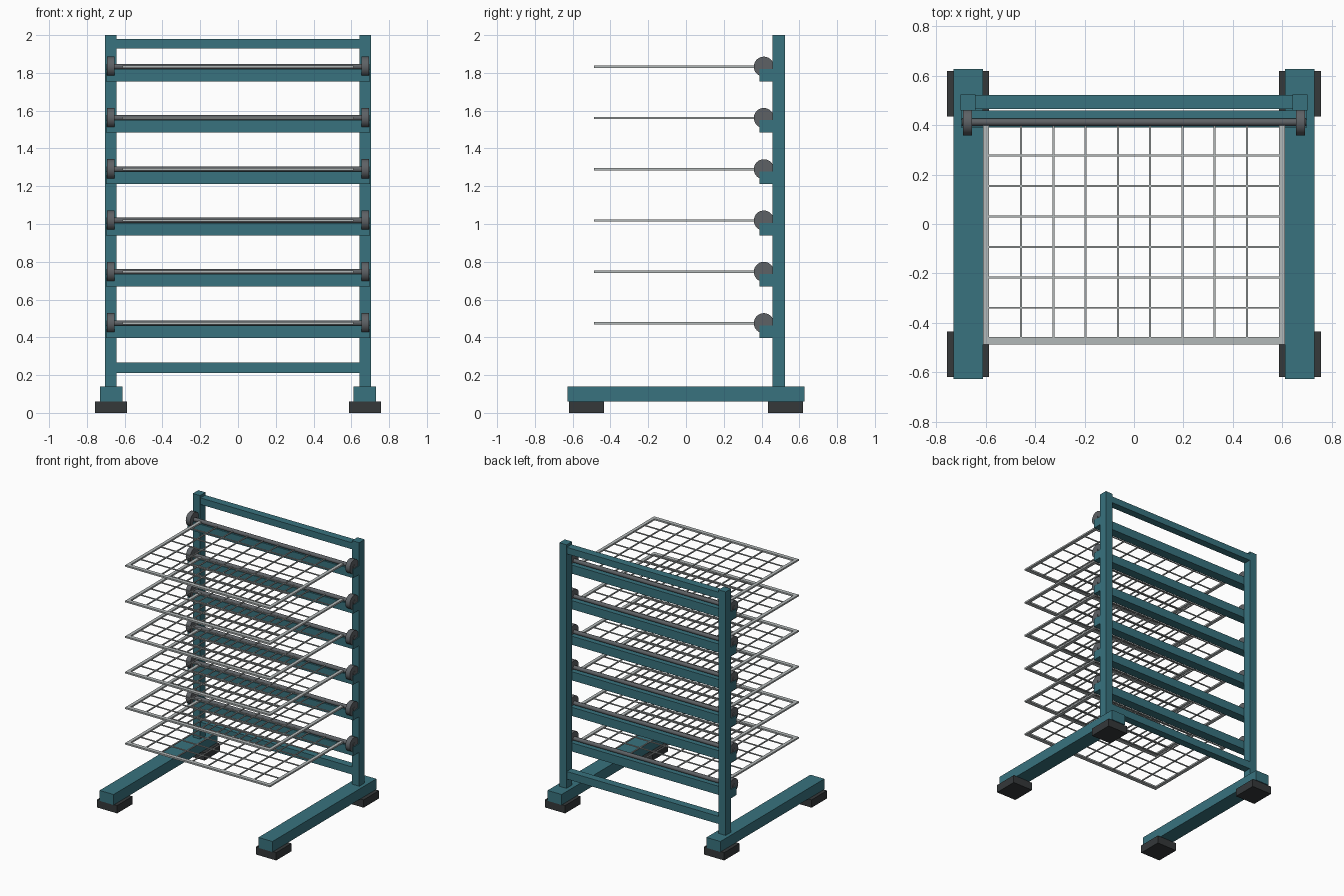
import bpy, bmesh, math
from mathutils import Matrix, Vector

if "Cube" in bpy.data.objects:
    bpy.data.objects.remove(bpy.data.objects["Cube"])


def material(name, rgb):
    m = bpy.data.materials.new(name)
    m.diffuse_color = (*rgb, 1)
    m.use_nodes = True
    m.node_tree.nodes["Principled BSDF"].inputs["Base Color"].default_value = m.diffuse_color
    return m


TEAL = material("teal_paint", (0.04, 0.17, 0.21))
DARK = material("dark_rubber", (0.035, 0.04, 0.042))
IRON = material("dark_steel", (0.11, 0.12, 0.13))
WIRE = material("light_steel", (0.45, 0.48, 0.48))


def add_box(bm, lo, hi):
    lo, hi = Vector(lo), Vector(hi)
    mat = Matrix.Translation((lo + hi) / 2) @ Matrix.Diagonal((*(hi - lo), 1))
    bmesh.ops.create_cube(bm, size=1, matrix=mat)


def finish(name, bm, mat, smooth=False):
    mesh = bpy.data.meshes.new(name)
    bm.to_mesh(mesh)
    bm.free()
    mesh.materials.append(mat)
    ob = bpy.data.objects.new(name, mesh)
    bpy.context.collection.objects.link(ob)
    if smooth:
        bpy.ops.object.select_all(action='DESELECT')
        ob.select_set(True)
        bpy.context.view_layer.objects.active = ob
        bpy.ops.object.shade_smooth_by_angle(angle=math.radians(40))
    return ob


def box(name, lo, hi, mat):
    bm = bmesh.new()
    add_box(bm, lo, hi)
    return finish(name, bm, mat)


def rod_x(name, x0, x1, y, z, r, mat, sides=24):
    bm = bmesh.new()
    bmesh.ops.create_cone(bm, cap_ends=True, segments=sides, radius1=r, radius2=r,
                          depth=x1 - x0,
                          matrix=Matrix.Translation(((x0 + x1) / 2, y, z))
                          @ Matrix.Rotation(math.pi / 2, 4, 'Y'))
    return finish(name, bm, mat, True)


# Stand: feet, base beams and uprights on both sides
for side, s in (("left", -1), ("right", 1)):
    def sbox(name, x0, x1, y0, y1, z0, z1, mat):
        a, b = sorted((s * x0, s * x1))
        box(f"{side}_{name}", (a, y0, z0), (b, y1, z1), mat)
    sbox("front_foot", 0.587, 0.757, -0.62, -0.435, 0, 0.06, DARK)
    sbox("back_foot", 0.587, 0.757, 0.435, 0.62, 0, 0.06, DARK)
    sbox("base_beam", 0.612, 0.73, -0.627, 0.627, 0.06, 0.14, TEAL)
    sbox("upright", 0.642, 0.703, 0.459, 0.525, 0.14, 2.0, TEAL)

# Top and bottom cross rails
box("top_rail", (-0.642, 0.465, 1.93), (0.642, 0.522, 1.98), TEAL)
box("bottom_rail", (-0.642, 0.465, 0.21), (0.642, 0.522, 0.268), TEAL)

# Six hinged wire shelves
for i in range(6):
    z = 0.475 + 0.2716 * i
    n = i + 1
    box(f"shelf_beam_{n}", (-0.70, 0.39, z - 0.078), (0.70, 0.46, z - 0.012), TEAL)
    rod_x(f"hinge_rod_{n}", -0.697, 0.697, 0.412, z, 0.015, IRON)
    rod_x(f"left_hinge_disc_{n}", -0.693, -0.655, 0.412, z, 0.053, IRON, 32)
    rod_x(f"right_hinge_disc_{n}", 0.655, 0.693, 0.412, z, 0.053, IRON, 32)

    # Flat bar frame
    bm = bmesh.new()
    for s in (-1, 1):
        add_box(bm, (s * 0.599 - 0.0125, -0.488, z - 0.006), (s * 0.599 + 0.0125, 0.41, z + 0.006))
    add_box(bm, (-0.6115, -0.488, z - 0.006), (0.6115, -0.458, z + 0.006))
    finish(f"shelf_frame_{n}", bm, WIRE)

    # Wire grid
    bm = bmesh.new()
    for k in range(8):
        x = (k - 3.5) * 0.1305
        add_box(bm, (x - 0.004, -0.47, z - 0.004), (x + 0.004, 0.41, z + 0.004))
    for k in range(6):
        y = -0.339 + k * 0.1232
        add_box(bm, (-0.59, y - 0.004, z - 0.0035), (0.59, y + 0.004, z + 0.0035))
    finish(f"shelf_wires_{n}", bm, WIRE)
